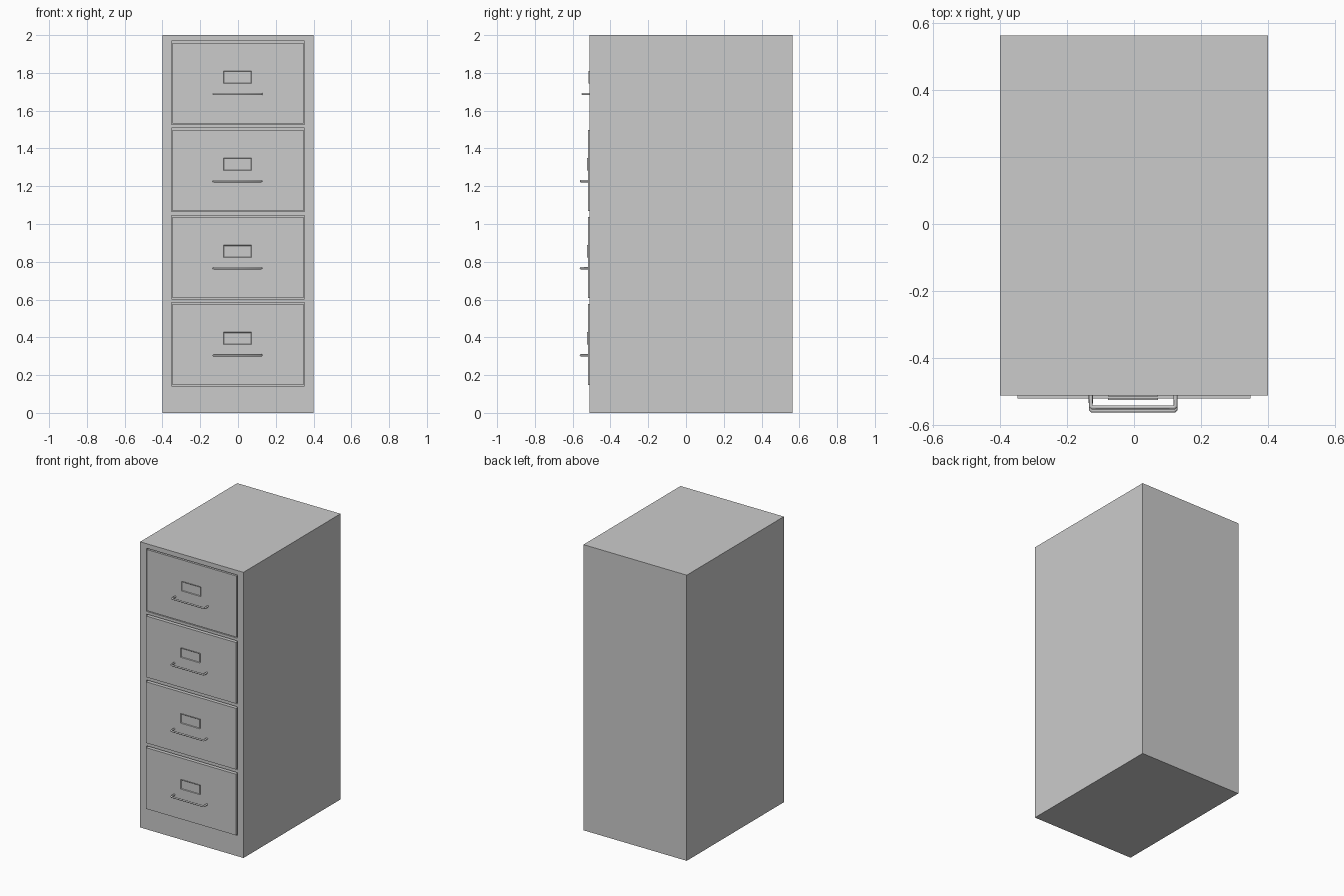
import bpy, bmesh

if "Cube" in bpy.data.objects:
    bpy.data.objects.remove(bpy.data.objects["Cube"])

FRONT, BACK = -0.511, 0.563      # cabinet front and back planes
PITCH = 0.461                    # drawer spacing
RECESS = 0.05                    # depth of the drawer openings


def box(name, x0, x1, y0, y1, z0, z1, inset=None):
    """Box from its limits; inset=(border, depth) sinks a panel in the front."""
    me = bpy.data.meshes.new(name)
    bm = bmesh.new()
    bmesh.ops.create_cube(bm, size=1)
    for v in bm.verts:
        v.co.x = x1 if v.co.x > 0 else x0
        v.co.y = y1 if v.co.y > 0 else y0
        v.co.z = z1 if v.co.z > 0 else z0
    if inset:
        bm.normal_update()
        face = min(bm.faces, key=lambda f: f.calc_center_median().y)
        bmesh.ops.inset_region(bm, faces=[face], thickness=inset[0])
        for v in face.verts:
            v.co.y += inset[1]
    bm.to_mesh(me)
    bm.free()
    ob = bpy.data.objects.new(name, me)
    bpy.context.collection.objects.link(ob)
    return ob


def handle(name, y_back, y_front, z):
    """U-shaped pull made of a thin round tube."""
    cu = bpy.data.curves.new(name, 'CURVE')
    cu.dimensions = '3D'
    cu.bevel_depth = 0.0062
    cu.bevel_resolution = 2
    cu.use_fill_caps = True
    l, r, c = -0.129, 0.124, 0.004
    pts = [(l, y_back), (l, y_front + c), (l + c, y_front),
           (r - c, y_front), (r, y_front + c), (r, y_back)]
    sp = cu.splines.new('POLY')
    sp.points.add(len(pts) - 1)
    for p, (x, y) in zip(sp.points, pts):
        p.co = (x, y, z, 1)
    ob = bpy.data.objects.new(name, cu)
    bpy.context.collection.objects.link(ob)
    return ob


# Cabinet shell with four shallow drawer openings
cabinet = box("cabinet_body", -0.4, 0.4, FRONT, BACK, 0, 2)
for i in range(4):
    z = 0.143 + PITCH * i
    cut = box(f"opening_cutter_{i + 1}", -0.352, 0.352,
              FRONT - 0.1, FRONT + RECESS, z, z + 0.442)
    cut.hide_render = True
    cut.hide_set(True)
    mod = cabinet.modifiers.new(f"opening_{i + 1}", 'BOOLEAN')
    mod.operation = 'DIFFERENCE'
    mod.solver = 'EXACT'
    mod.object = cut

# Drawers: the top one is shut flush, the rest stand slightly proud
for i in range(4):
    n = i + 1
    z = 0.148 + PITCH * i
    face = FRONT + (0.001 if i == 3 else -0.009)
    box(f"drawer_front_{n}", -0.347, 0.347, face, FRONT + RECESS + 0.01, z, z + 0.428)
    box(f"label_holder_{n}", -0.077, 0.072, face - 0.005, face + 0.004,
        z + 0.213, z + 0.279, inset=(0.005, 0.003))
    handle(f"drawer_handle_{n}", face + 0.004, face - 0.037, z + 0.157)
